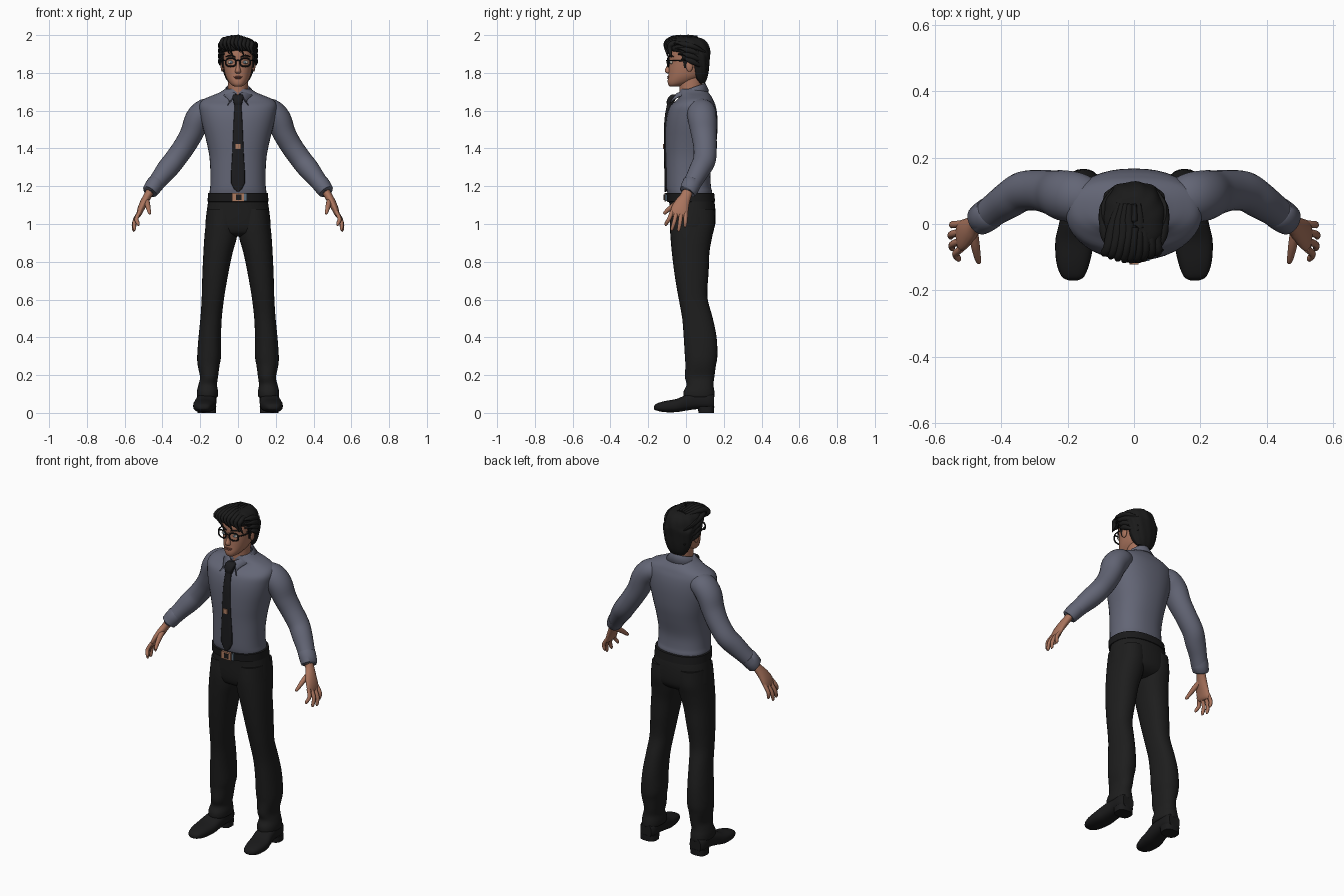
import bpy, bmesh, math
from mathutils import Vector, Matrix

def mat(name, r, g, b):
    m = bpy.data.materials.new(name)
    m.diffuse_color = (r, g, b, 1)
    return m

SHIRT = mat("shirt grey blue", .125, .132, .180)
TROUSER = mat("trouser black", .0125, .0125, .0125)
LEATHER = mat("leather black", .0105, .0105, .011)
HAIR = mat("hair black", .0105, .0105, .0105)
TIE = mat("tie black", .012, .012, .014)
SKIN = mat("skin", .40, .175, .110)
LIP = mat("lip brown", .24, .085, .06)
EYE = mat("eye white", .55, .50, .42)
METAL = mat("copper metal", .42, .20, .12)
STEEL = mat("steel blue", .10, .15, .20)

def smooth(rows, k):
    """Catmull-Rom interpolation of parameter rows"""
    out = []
    for i in range(len(rows) - 1):
        p = [rows[max(0, min(len(rows) - 1, i + d))] for d in (-1, 0, 1, 2)]
        for j in range(k):
            t = j / k
            out.append([.5 * (2*b + (c-a)*t + (2*a-5*b+4*c-d)*t*t + (3*b-a-3*c+d)*t**3)
                        for a, b, c, d in zip(*p)])
    return out + [list(rows[-1])]

def finish(name, bm, m, angle=50):
    bmesh.ops.recalc_face_normals(bm, faces=bm.faces)
    me = bpy.data.meshes.new(name)
    bm.to_mesh(me)
    bm.free()
    me.materials.append(m)
    me.shade_smooth()
    me.set_sharp_from_angle(angle=math.radians(angle))
    o = bpy.data.objects.new(name, me)
    bpy.context.collection.objects.link(o)
    return o

def skin(name, rings, m, closed=True, angle=50):
    bm = bmesh.new()
    vs = [[bm.verts.new(p) for p in r] for r in rings]
    n = len(vs[0])
    for a, b in zip(vs, vs[1:]):
        for i in range(n if closed else n - 1):
            bm.faces.new((a[i], a[(i+1) % n], b[(i+1) % n], b[i]))
    if closed:
        bm.faces.new(vs[0])
        bm.faces.new(vs[-1])
    return finish(name, bm, m, angle)

def unit(a, n):
    c, s = math.cos(a), math.sin(a)
    return math.copysign(abs(c)**(2/n), c), math.copysign(abs(s)**(2/n), s)

def loft(name, rows, m, n=2., seg=32, k=4, s=1, axis='Z', ripple=0):
    """rows: (position, x0, x1, other0, other1) cross-sections stacked along z or y"""
    rings = []
    for q, x0, x1, y0, y1 in smooth(rows, k):
        ring = []
        for i in range(seg):
            a = math.tau * i / seg
            c, d = unit(a, n)
            f = 1 + ripple * math.sin(11 * a + 25 * q)
            x, y = (x0+x1)/2 + (x1-x0)/2*c*f, (y0+y1)/2 + (y1-y0)/2*d*f
            ring.append((s*x, y, q) if axis == 'Z' else (s*x, q, y))
        rings.append(ring)
    return skin(name, rings, m)

def tube(name, rows, m, s=1, seg=14, k=4, n=2.):
    """rows: (x, y, z, thickness radius, width radius) along a path"""
    pts = smooth(rows, k)
    rings = []
    for i, p in enumerate(pts):
        t = (Vector(pts[min(i+1, len(pts)-1)][:3]) - Vector(pts[max(i-1, 0)][:3])).normalized()
        u = t.cross(Vector((.01, 1, 0))).normalized()
        v = u.cross(t)
        ring = []
        for j in range(seg):
            c, d = unit(math.tau * j / seg, n)
            q = Vector(p[:3]) + u*c*p[3] + v*d*p[4]
            ring.append((s*q.x, q.y, q.z))
        rings.append(ring)
    return skin(name, rings, m)

def blob(name, c, r, m):
    bm = bmesh.new()
    bmesh.ops.create_uvsphere(bm, u_segments=16, v_segments=10, radius=1,
                              matrix=Matrix.Translation(c) @ Matrix.Diagonal((*r, 1)))
    return finish(name, bm, m)

def box(name, c, size, m):
    bm = bmesh.new()
    bmesh.ops.create_cube(bm, size=1, matrix=Matrix.Translation(c) @ Matrix.Diagonal((*size, 1)))
    return finish(name, bm, m, 30)

def sym(rows):
    return [(z, -x, x, a, b) for z, x, a, b in rows]

# torso, trouser seat, belt
loft("shirt_torso", sym([(1.13, .148, -.09, .135), (1.17, .15, -.1, .138), (1.2, .147, -.104, .132),
     (1.27, .146, -.106, .13), (1.36, .152, -.108, .148), (1.44, .168, -.11, .162), (1.52, .188, -.108, .167),
     (1.58, .2, -.1, .165), (1.625, .205, -.083, .157), (1.655, .19, -.05, .145),
     (1.675, .15, -.035, .135), (1.695, .1, -.035, .12), (1.715, .068, -.03, .105)]), SHIRT, 2.3, 40)
loft("trouser_seat", sym([(1.16, .15, -.092, .14), (1.1, .161, -.088, .153), (1.03, .17, -.086, .157),
     (.98, .172, -.08, .15), (.95, .15, -.065, .125), (.935, .08, -.03, .09)]), TROUSER, 2.3, 40)
loft("belt", sym([(1.117, .156, -.096, .148), (1.119, .161, -.101, .154),
     (1.163, .159, -.107, .149), (1.165, .152, -.1, .143)]), LEATHER, 2.3, 40, 1)
box("belt_buckle", (0, -.11, 1.141), (.062, .01, .044), METAL)
box("buckle_center", (.004, -.114, 1.141), (.03, .008, .028), LEATHER)
box("belt_tip", (.04, -.106, 1.141), (.014, .01, .04), STEEL)

# neck and collar
loft("neck", sym([(1.62, .055, -.04, .085), (1.7, .052, -.035, .085), (1.8, .052, -.04, .09)]), SKIN)
rows = [[], [], []]
for i in range(41):
    a = -math.pi + math.tau * i / 40          # 0 = back, +-pi = front
    w = max(0, (abs(a) - 1.9) / (math.pi - 1.9)) ** 1.5
    sg = 1 if a > 0 else -1
    c, d = math.cos(a), math.sin(a)
    inner = Vector((.056*d, .03 + .066*c, 1.70 + .022*c))
    top = Vector((.062*d, .03 + .072*c, 1.718 + .025*c)).lerp(Vector((sg*.012, -.055, 1.688)), w)
    low = Vector((.09*d, .03 + .09*c, 1.69 + .012*c)).lerp(Vector((sg*.055, -.094, 1.628)), w)
    for r, p in zip(rows, (inner, top, low)):
        r.append(p)
collar = skin("shirt_collar", rows, SHIRT, False)
sol = collar.modifiers.new("thickness", 'SOLIDIFY')
sol.thickness, sol.offset = .006, 0

# tie
loft("tie_knot", sym([(1.685, .022, -.075, -.05), (1.675, .03, -.09, -.05), (1.65, .025, -.102, -.06),
     (1.625, .017, -.1, -.07)]), TIE, 3, 20)
loft("tie_blade", sym([(1.635, .017, -.1, -.075), (1.58, .021, -.111, -.09), (1.5, .025, -.117, -.1),
     (1.36, .031, -.116, -.1), (1.215, .036, -.114, -.098), (1.17, .003, -.113, -.103)]), TIE, 3, 20, 2)
box("tie_clip", (0, -.118, 1.41), (.028, .008, .028), METAL)

# head
loft("head", sym([(1.727, .018, -.085, -.04), (1.738, .036, -.094, .0), (1.757, .052, -.097, .05),
     (1.785, .066, -.094, .09), (1.82, .074, -.092, .108), (1.86, .079, -.089, .115), (1.9, .082, -.09, .117),
     (1.94, .077, -.08, .11), (1.97, .052, -.05, .08), (1.985, .015, -.01, .03)]), SKIN, 2.15)
loft("nose", sym([(1.872, .007, -.094, -.07), (1.84, .009, -.1, -.07), (1.815, .014, -.112, -.07),
     (1.803, .015, -.109, -.07), (1.796, .008, -.097, -.07)]), SKIN, 2, 16)
blob("upper_lip", (0, -.092, 1.779), (.024, .008, .004), LIP)
blob("lower_lip", (0, -.092, 1.772), (.019, .008, .005), LIP)

# glasses, eyes and ears
tube("glasses_bridge", [(-.012, -.1, 1.863, .003, .003), (0, -.103, 1.867, .003, .003),
     (.012, -.1, 1.863, .003, .003)], LEATHER, seg=8)
for s, side in ((1, "left"), (-1, "right")):
    blob(side + "_eye", (s*.036, -.077, 1.856), (.018, .009, .009), EYE)
    blob(side + "_iris", (s*.036, -.084, 1.856), (.007, .004, .0075), STEEL)
    frame = []
    for i in range(25):
        c, d = unit(math.tau * i / 24, 2.6)
        frame.append((.038 + .027*c, -.098 + .008*(c+1)/2, 1.856 + .022*d, .0042, .004))
    tube(side + "_glasses_rim", frame, LEATHER, s, 8, 1)
    tube(side + "_glasses_temple", [(.064, -.09, 1.866, .003, .004), (.08, -.06, 1.866, .003, .004),
         (.087, .01, 1.862, .003, .004)], LEATHER, s, 8)
    tube(side + "_brow", [(.014, -.09, 1.884, .003, .004), (.04, -.085, 1.892, .0045, .005),
         (.064, -.066, 1.886, .002, .003)], HAIR, s, 8)
    blob(side + "_ear", (s*.083, .018, 1.838), (.009, .019, .032), SKIN)
    tube(side + "_sideburn", [(.083, -.012, 1.92, .012, .02), (.083, -.004, 1.87, .008, .015),
         (.079, -.004, 1.825, .003, .006)], HAIR, s, 10)

# hair: cap, swept fringe locks, side locks
loft("hair_cap", sym([(1.745, .045, .07, .1), (1.77, .064, .045, .112), (1.81, .08, .03, .12),
     (1.86, .09, .02, .124), (1.895, .096, .0, .127), (1.915, .098, -.085, .127), (1.945, .095, -.1, .12),
     (1.968, .084, -.095, .105), (1.984, .06, -.078, .08), (1.992, .02, -.03, .03)]), HAIR, 2.1, 66, 4, 1, 'Z', .018)
for i in range(9):
    x = -.08 + .02 * i
    low = 1.918 - .018 * (i % 3) + .01 * (i in (4, 5))
    h = 1.984 - 2.6 * (x + .02)**2
    tube("fringe_lock_%d" % i, [(x*.5, .06, h, .008, .014), (x*.8, -.01, h + .004, .012, .017),
         (x*.95 - .004, -.075, h - .004, .014, .015),
         (x - .01, -.108 + 3.5*x*x, h - .03, .009, .012),
         (x*.95 + .012, -.1 + 3.5*x*x, low, .002, .003)], HAIR, 1, 10)
for s, side in ((1, "left"), (-1, "right")):
    for i in range(4):
        z = 1.955 - .028 * i
        tube("%s_hair_lock_%d" % (side, i), [(.07, -.075 + .018*i, z, .005, .008), (.092, -.02 + .01*i, z, .01, .014),
             (.091, .05, z - .02, .012, .014), (.06, .108, z - .05, .004, .005)], HAIR, s, 8)

# limbs, built once per side
fingers = [(-.074, .529, -.105, .99), (-.05, .548, -.073, .965), (-.024, .552, -.038, .96), (.0, .545, -.004, .982)]
for s, side in ((1, "left"), (-1, "right")):
    tube(side + "_sleeve", [(.12, .075, 1.6, .055, .06), (.17, .08, 1.598, .066, .075), (.213, .086, 1.555, .068, .076),
         (.245, .094, 1.48, .061, .068), (.285, .101, 1.41, .058, .062), (.335, .098, 1.34, .057, .06),
         (.375, .074, 1.29, .056, .056), (.415, .047, 1.24, .048, .05), (.445, .024, 1.2, .044, .047)], SHIRT, s, 24)
    tube(side + "_cuff", [(.432, .035, 1.222, .036, .04), (.434, .033, 1.219, .046, .05), (.466, .011, 1.172, .042, .046),
         (.468, .009, 1.169, .03, .034)], SHIRT, s, 24, 2)
    tube(side + "_palm", [(.455, .015, 1.19, .022, .028), (.478, .0, 1.15, .021, .029), (.497, -.018, 1.115, .021, .038),
         (.514, -.032, 1.08, .018, .046), (.525, -.038, 1.05, .013, .046), (.529, -.04, 1.037, .006, .038)], SKIN, s, 18)
    for i, (y, tx, ty, tz) in enumerate(fingers):
        tube("%s_finger_%d" % (side, i + 1), [(.52, y, 1.065, .01, .011), ((.54 + tx)/2 + .003, (y + ty)/2, (1.065 + tz)/2, .0105, .011),
             (tx, ty, tz + .012, .009, .009), (tx - .002, ty - .002, tz, .003, .004)], SKIN, s, 10)
    tube(side + "_thumb", [(.485, -.015, 1.13, .014, .016), (.479, -.058, 1.103, .014, .015),
         (.473, -.092, 1.077, .011, .012), (.468, -.113, 1.058, .008, .009), (.467, -.118, 1.053, .003, .003)], SKIN, s, 12)
    # trouser leg
    loft(side + "_trouser_leg", [(1.08, .004, .163, -.08, .15), (1., .002, .171, -.085, .153), (.93, .006, .178, -.082, .138),
         (.85, .028, .183, -.075, .124), (.75, .049, .188, -.063, .12), (.65, .067, .191, -.047, .113),
         (.59, .076, .193, -.036, .117), (.5, .086, .199, -.02, .142), (.4, .09, .209, -.012, .162),
         (.3, .09, .216, -.006, .166), (.25, .098, .213, -.003, .158), (.19, .106, .201, -.006, .15),
         (.15, .111, .209, .003, .145), (.115, .106, .217, -.012, .15), (.085, .108, .216, -.012, .15),
         (.08, .125, .2, .005, .135)], TROUSER, 2.25, 28, 4, s)
    # shoe and heel
    loft(side + "_shoe", [(-.17, .17, .195, .02, .032), (-.158, .15, .218, .013, .048), (-.115, .133, .234, .004, .062),
         (-.05, .12, .237, .004, .074), (0, .115, .226, .012, .095), (.06, .114, .216, .02, .11),
         (.12, .115, .214, .02, .11), (.148, .128, .2, .02, .1)], LEATHER, 2.6, 24, 4, s, 'Y')
    loft(side + "_heel", [(0, .117, .214, .066, .148), (.035, .115, .215, .062, .15)], LEATHER, 2.8, 24, 1, s)
